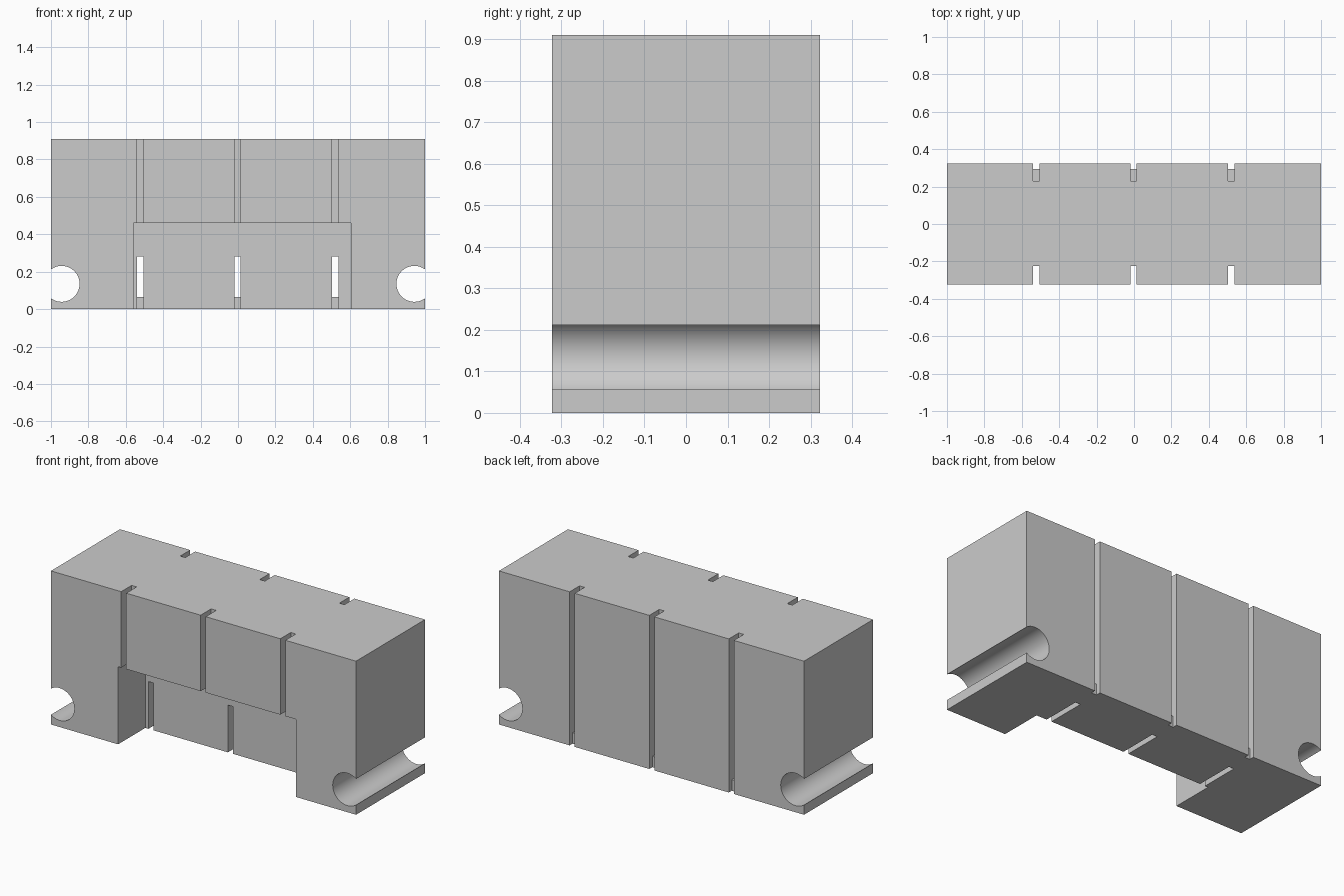
import bpy
import bmesh
import math
from mathutils import Vector

cube = bpy.data.objects.get("Cube")
if cube:
    bpy.data.objects.remove(cube, do_unlink=True)

HALF_Y, TOP = 0.323, 0.91
SLOT_X = (-0.523, -0.002, 0.52)
SLOT_HALF = 0.0165

grey = bpy.data.materials.new("plain_grey")
grey.use_nodes = True
grey.diffuse_color = (0.6, 0.6, 0.6, 1)
grey.node_tree.nodes["Principled BSDF"].inputs["Base Color"].default_value = (0.6, 0.6, 0.6, 1)


def prism(name, outline, axis, start, end):
    """Extrude an outline along x (points are y, z) or along y (points are x, z)."""
    def place(a, b):
        return (start, a, b) if axis == "x" else (a, start, b)

    bm = bmesh.new()
    face = bm.faces.new([bm.verts.new(place(a, b)) for a, b in outline])
    grown = bmesh.ops.extrude_face_region(bm, geom=[face])["geom"]
    step = Vector((end - start, 0, 0) if axis == "x" else (0, end - start, 0))
    bmesh.ops.translate(bm, vec=step, verts=[g for g in grown if isinstance(g, bmesh.types.BMVert)])
    bmesh.ops.recalc_face_normals(bm, faces=bm.faces)
    mesh = bpy.data.meshes.new(name)
    bm.to_mesh(mesh)
    bm.free()
    mesh.materials.append(grey)
    obj = bpy.data.objects.new(name, mesh)
    bpy.context.collection.objects.link(obj)
    return obj


def rect(a0, a1, b0, b1):
    return [(a0, b0), (a1, b0), (a1, b1), (a0, b1)]


def circle(x, z, radius, sides=64):
    turns = [math.tau * (i + 0.5) / sides for i in range(sides)]
    return [(x + radius * math.cos(t), z + radius * math.sin(t)) for t in turns]


# Main block
block = prism("block", rect(-1, 1, 0, TOP), "y", -HALF_Y, HALF_Y)

# Wide recess under the front
cutters = [prism("recess_cutter", rect(-0.56, 0.605, -0.1, 0.46), "y", -0.5, -0.068)]

# Round channels breaking through both ends
for side in (-1, 1):
    cutters.append(prism("channel_cutter", circle(side * 0.943, 0.135, 0.096), "y", -0.5, 0.5))

# Strap slots: back groove joined to a low passage, leaving a small bar at the bottom
passage = [(-0.2, -0.1), (0.165, -0.1), (0.165, 0.065), (0.295, 0.065), (0.295, -0.1),
           (0.4, -0.1), (0.4, 1), (0.23, 1), (0.23, 0.28), (-0.2, 0.28)]
for x in SLOT_X:
    span = (x - SLOT_HALF, x + SLOT_HALF)
    cutters.append(prism("back_slot_cutter", passage, "x", *span))
    cutters.append(prism("front_slot_cutter", rect(-0.4, -0.225, 0.4, 1), "x", *span))

# Cut everything out of the block
bpy.context.view_layer.objects.active = block
for cutter in cutters:
    cutter.hide_render = True
    cut = block.modifiers.new("cut", "BOOLEAN")
    cut.operation = "DIFFERENCE"
    cut.solver = "EXACT"
    cut.object = cutter
    bpy.ops.object.modifier_apply(modifier=cut.name)
    bpy.data.objects.remove(cutter, do_unlink=True)

# Smooth channels, sharp edges elsewhere
bpy.ops.object.select_all(action="DESELECT")
block.select_set(True)
bpy.ops.object.shade_smooth_by_angle(angle=math.radians(30))
